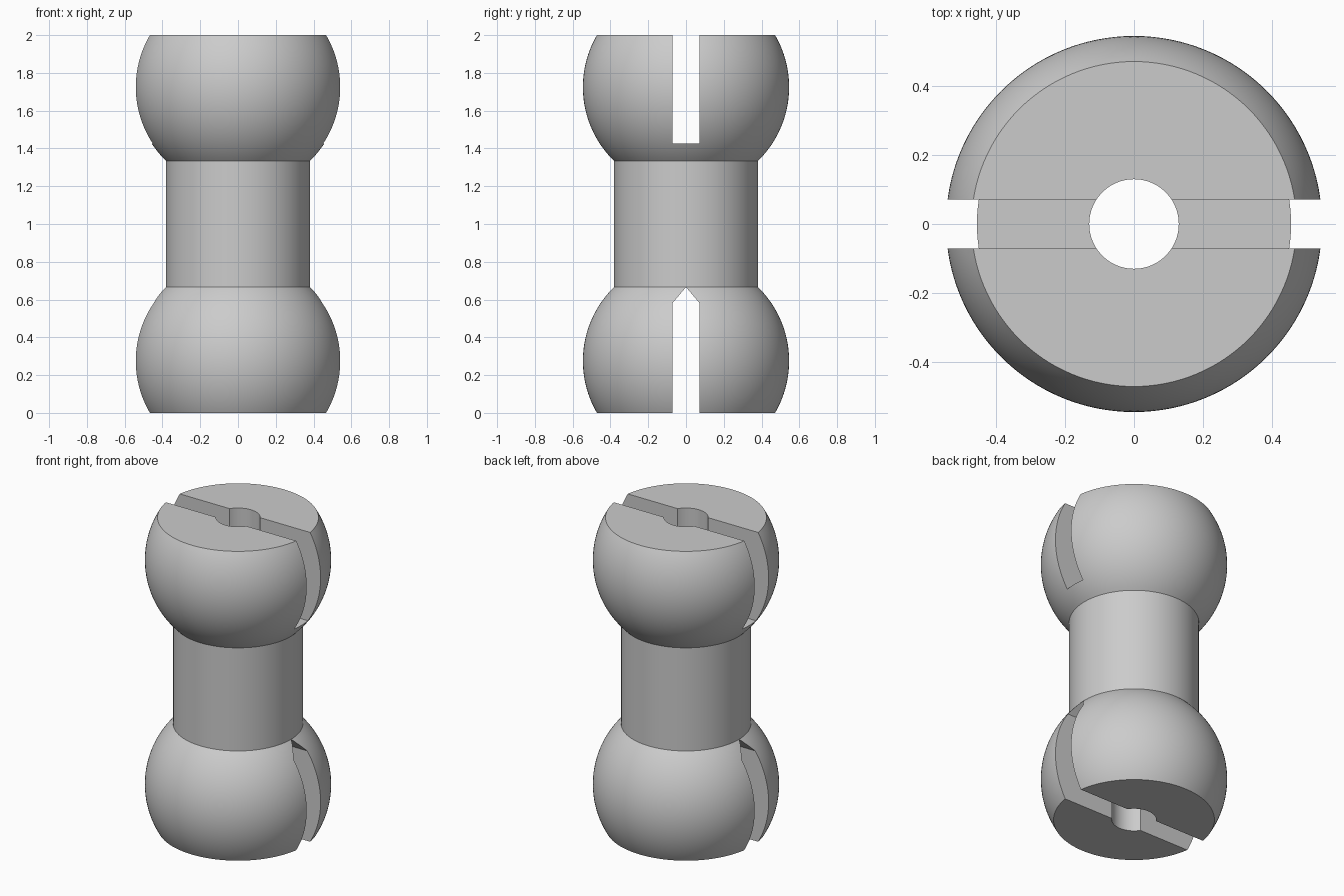
import bpy
import bmesh
import math

if "Cube" in bpy.data.objects:
    bpy.data.objects.remove(bpy.data.objects["Cube"])

HEIGHT = 2.0
BALL_R, BALL_Z = 0.546, 0.275      # lower ball radius and centre height
NECK_Z = HEIGHT / 3                # where ball meets neck
BORE_R = 0.13
SLOT_HALF = 0.071

grey = bpy.data.materials.new("plain grey")
grey.use_nodes = True
grey.diffuse_color = (0.6, 0.6, 0.6, 1)
grey.node_tree.nodes["Principled BSDF"].inputs["Base Color"].default_value = (0.6, 0.6, 0.6, 1)


def add_object(name, bm):
    bmesh.ops.recalc_face_normals(bm, faces=bm.faces)
    mesh = bpy.data.meshes.new(name)
    bm.to_mesh(mesh)
    bm.free()
    mesh.materials.append(grey)
    obj = bpy.data.objects.new(name, mesh)
    bpy.context.collection.objects.link(obj)
    return obj


def lathe(name, profile, steps=128):
    """Turn a closed (radius, z) profile around the z axis."""
    bm = bmesh.new()
    verts = [bm.verts.new((r, 0, z)) for r, z in profile]
    edges = [bm.edges.new((verts[i - 1], verts[i])) for i in range(len(verts))]
    bmesh.ops.spin(bm, geom=verts + edges, cent=(0, 0, 0), axis=(0, 0, 1),
                   angle=math.tau, steps=steps, use_merge=True)
    bmesh.ops.remove_doubles(bm, verts=bm.verts, dist=1e-5)
    return add_object(name, bm)


def slot_cutter(name, outline):
    """Extrude a (y, z) outline along x, right through the part."""
    bm = bmesh.new()
    face = bm.faces.new([bm.verts.new((-1, y, z)) for y, z in outline])
    ext = bmesh.ops.extrude_face_region(bm, geom=[face])
    moved = [v for v in ext["geom"] if isinstance(v, bmesh.types.BMVert)]
    bmesh.ops.translate(bm, verts=moved, vec=(2, 0, 0))
    cutter = add_object(name, bm)
    cutter.hide_render = True
    return cutter


# Bored body: two truncated balls joined by a straight neck
start = math.asin(-BALL_Z / BALL_R)
end = math.asin((NECK_Z - BALL_Z) / BALL_R)
ARC = 32
lower = []
for i in range(ARC + 1):
    a = start + (end - start) * i / ARC
    lower.append((BALL_R * math.cos(a), BALL_Z + BALL_R * math.sin(a)))
upper = [(r, HEIGHT - z) for r, z in reversed(lower)]
body = lathe("double_ball_spacer", [(BORE_R, 0)] + lower + upper + [(BORE_R, HEIGHT)])

# Flat-floored slot in the upper ball, gabled slot in the lower ball
s = SLOT_HALF
cutters = [
    slot_cutter("upper_slot_cutter", [(-s, 1.425), (s, 1.425), (s, 2.2), (-s, 2.2)]),
    slot_cutter("lower_slot_cutter", [(-s, -0.2), (s, -0.2), (s, 0.582), (0, 0.666), (-s, 0.582)]),
]

bpy.ops.object.select_all(action="DESELECT")
bpy.context.view_layer.objects.active = body
body.select_set(True)
for cutter in cutters:
    mod = body.modifiers.new(cutter.name, "BOOLEAN")
    mod.operation = "DIFFERENCE"
    mod.solver = "EXACT"
    mod.object = cutter
    bpy.ops.object.modifier_apply(modifier=mod.name)
    bpy.data.objects.remove(cutter)

bpy.ops.object.shade_smooth_by_angle(angle=math.radians(25))
